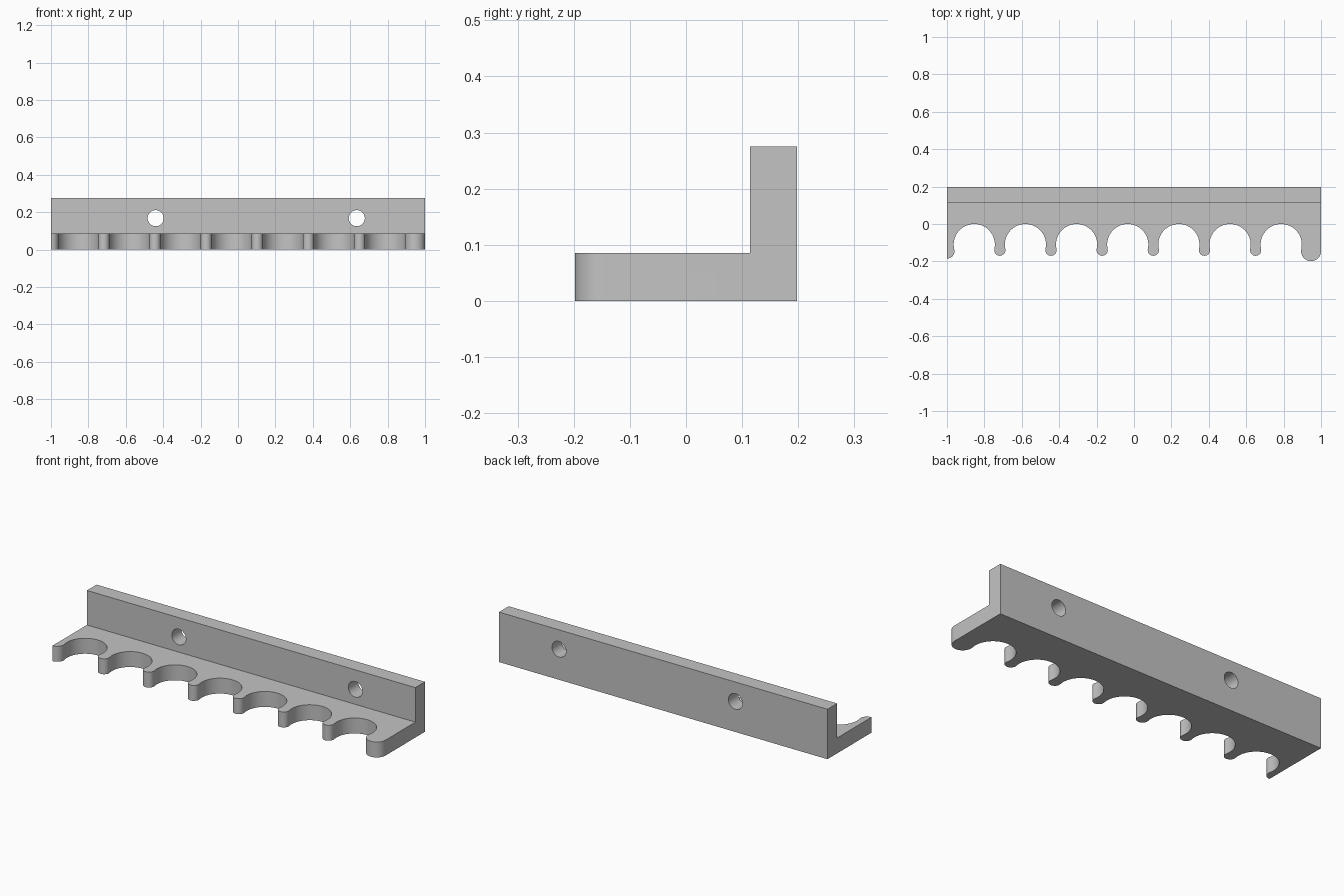
import bpy, bmesh
from math import atan2, cos, sin, pi, tau, hypot, radians

cube = bpy.data.objects.get("Cube")
if cube:
    bpy.data.objects.remove(cube, do_unlink=True)

BACK, WALL_FRONT = 0.198, 0.114
SHELF_TOP, WALL_TOP = 0.085, 0.275
CUP_R, PITCH, CUPS = 0.11, 0.2735, 7


def arc(center, radius, start, end, steps):
    """Arc points, without the last one (the next arc starts there)."""
    return [(center[0] + radius * cos(start + (end - start) * i / steps),
             center[1] + radius * sin(start + (end - start) * i / steps))
            for i in range(steps)]


def heading(a, b):
    return atan2(b[1] - a[1], b[0] - a[0])


# Shelf outline: round notches joined by rounded finger tips tangent to them
cups = [(0.787 - PITCH * (CUPS - 1 - i), -CUP_R) for i in range(CUPS)]
tips = [(-1, -0.145)]
tips += [(c[0] + PITCH / 2, -0.14) for c in cups[:-1]]
tips.append((0.9466, -0.145))

outline = []
for i, tip in enumerate(tips):
    near = cups[min(i, CUPS - 1)]
    radius = hypot(near[0] - tip[0], near[1] - tip[1]) - CUP_R
    start = -pi / 2 if i == 0 else heading(tip, cups[i - 1])
    end = 0 if i == CUPS else heading(tip, cups[i])
    if end < start:
        end += tau
    outline += arc(tip, radius, start, end, 8 if i == 0 else 18)
    if i < CUPS:
        begin = heading(cups[i], tip) % tau
        outline += arc(cups[i], CUP_R, begin, heading(cups[i], tips[i + 1]), 36)
outline += [(1, tips[-1][1]), (1, BACK), (-1, BACK)]

# Shelf slab
bm = bmesh.new()
base = bm.faces.new([bm.verts.new((x, y, 0)) for x, y in outline])
slab = bmesh.ops.extrude_face_region(bm, geom=[base], use_keep_orig=True)
for v in slab["geom"]:
    if isinstance(v, bmesh.types.BMVert):
        v.co.z = SHELF_TOP
bmesh.ops.recalc_face_normals(bm, faces=bm.faces)

# Back wall raised from the rear strip of the shelf
bmesh.ops.bisect_plane(bm, geom=bm.verts[:] + bm.edges[:] + bm.faces[:],
                       plane_co=(0, WALL_FRONT, 0), plane_no=(0, 1, 0))
strip = [f for f in bm.faces
         if f.normal.z > 0.9 and f.calc_center_median().y > WALL_FRONT]
wall = bmesh.ops.extrude_face_region(bm, geom=strip)
for v in wall["geom"]:
    if isinstance(v, bmesh.types.BMVert):
        v.co.z = WALL_TOP
bmesh.ops.dissolve_limit(bm, angle_limit=radians(1), verts=bm.verts, edges=bm.edges)
bmesh.ops.recalc_face_normals(bm, faces=bm.faces)

mesh = bpy.data.meshes.new("rack")
bm.to_mesh(mesh)
bm.free()
rack = bpy.data.objects.new("rack", mesh)
bpy.context.collection.objects.link(rack)

grey = bpy.data.materials.new("plain grey")
grey.use_nodes = True
colour = (0.55, 0.55, 0.55, 1)
grey.diffuse_color = colour
grey.node_tree.nodes["Principled BSDF"].inputs["Base Color"].default_value = colour
mesh.materials.append(grey)

# Screw holes through the wall
for x in (-0.44, 0.635):
    bpy.ops.mesh.primitive_cylinder_add(vertices=48, radius=0.043, depth=0.2,
                                        location=(x, 0.156, 0.168),
                                        rotation=(pi / 2, 0, 0))
    cutter = bpy.context.object
    cutter.name = "screw_hole_cutter"
    cutter.hide_render = True
    cutter.data.materials.append(grey)
    bpy.ops.object.select_all(action='DESELECT')
    rack.select_set(True)
    bpy.context.view_layer.objects.active = rack
    hole = rack.modifiers.new("screw_hole", 'BOOLEAN')
    hole.operation = 'DIFFERENCE'
    hole.solver = 'EXACT'
    hole.object = cutter
    bpy.ops.object.modifier_apply(modifier=hole.name)
    bpy.data.objects.remove(cutter, do_unlink=True)

bpy.ops.object.shade_smooth_by_angle(angle=radians(30))
